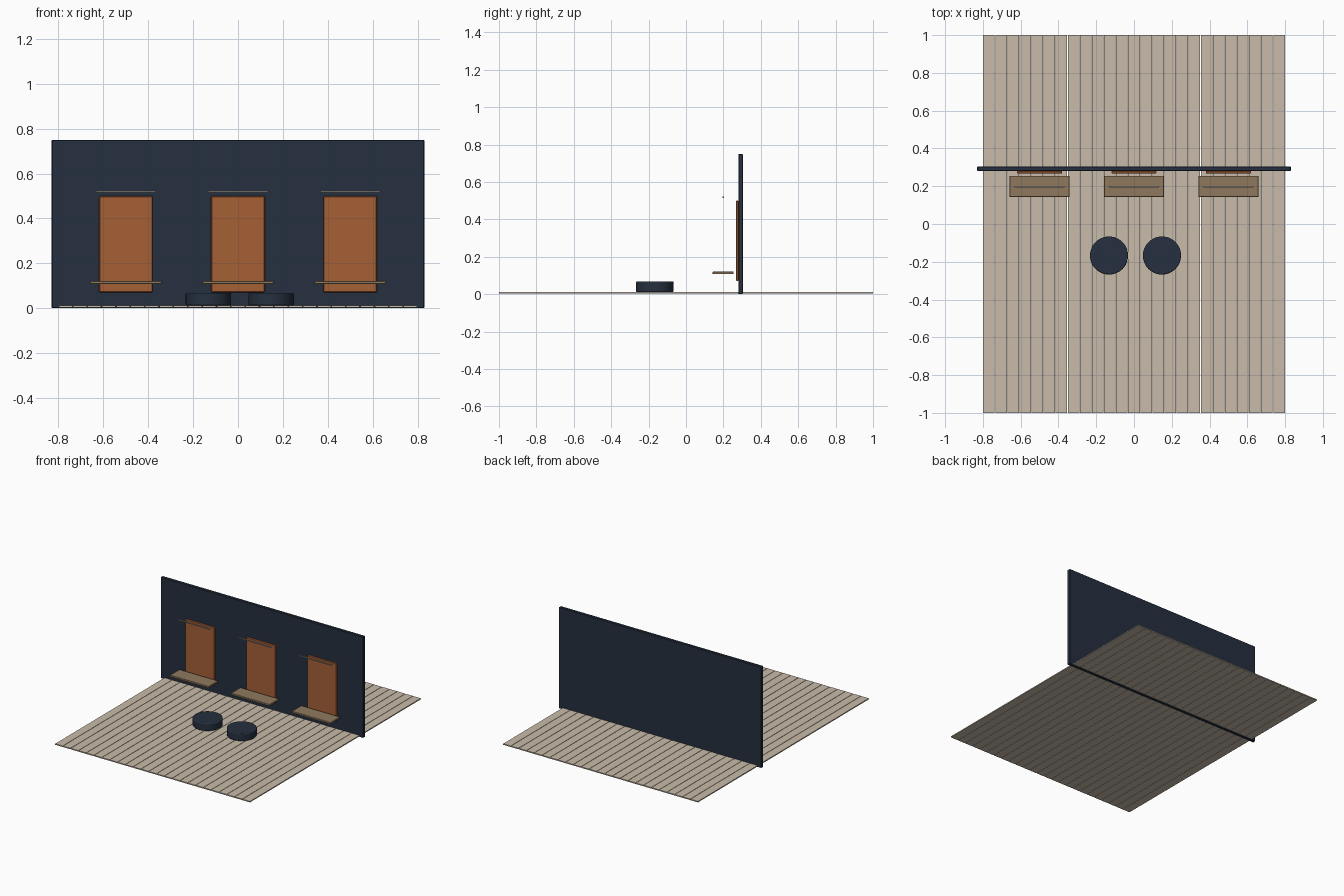
import bpy
import bmesh
from mathutils import Matrix, Vector

cube = bpy.data.objects.get("Cube")
if cube:
    bpy.data.objects.remove(cube, do_unlink=True)


def material(name, rgb):
    mat = bpy.data.materials.new(name)
    mat.use_nodes = True
    color = (*rgb, 1)
    mat.diffuse_color = color
    mat.node_tree.nodes["Principled BSDF"].inputs["Base Color"].default_value = color
    return mat


NAVY = material("navy", (0.018, 0.029, 0.049))
RUST = material("rust orange", (0.38, 0.115, 0.037))
SAND = material("pale sand wood", (0.58, 0.5, 0.4))
OAK = material("brown oak", (0.275, 0.19, 0.11))
STEEL = material("warm grey metal", (0.4, 0.35, 0.28))


def finish(name, bm, mat, bevel=0, segments=1):
    mesh = bpy.data.meshes.new(name)
    bm.to_mesh(mesh)
    bm.free()
    mesh.materials.append(mat)
    obj = bpy.data.objects.new(name, mesh)
    bpy.context.collection.objects.link(obj)
    if bevel:
        mod = obj.modifiers.new("bevel", "BEVEL")
        mod.width = bevel
        mod.segments = segments
        mod.limit_method = "ANGLE"
    return obj


def box(name, low, high, mat, bevel=0):
    low, high = Vector(low), Vector(high)
    bm = bmesh.new()
    place = Matrix.Translation((low + high) / 2) @ Matrix.Diagonal((*(high - low), 1))
    bmesh.ops.create_cube(bm, size=1, matrix=place)
    return finish(name, bm, mat, bevel)


# Plank floor
COUNT = 25
PITCH = 1.6 / COUNT
GAP = 0.0015
for i in range(COUNT):
    x = -0.8 + i * PITCH
    box(f"floor_plank_{i + 1}", (x + GAP, -1, 0.004), (x + PITCH - GAP, 1, 0.012), SAND)

# Back wall
box("back_wall", (-0.83, 0.28, 0), (0.83, 0.304, 0.75), NAVY, 0.003)

# Wall bays: upright panel, floating shelf and hanging rail
for side, x in (("right", -0.5), ("middle", 0), ("left", 0.5)):
    box(f"{side}_wall_panel", (x - 0.12, 0.267, 0.07), (x + 0.12, 0.281, 0.5), RUST, 0.004)
    box(f"{side}_shelf", (x - 0.159, 0.143, 0.107), (x + 0.159, 0.255, 0.121), OAK, 0.002)
    box(f"{side}_rail", (x - 0.133, 0.194, 0.515), (x + 0.133, 0.202, 0.522), STEEL)

# Round floor cushions
for side, x in (("right", -0.132), ("left", 0.148)):
    bm = bmesh.new()
    bmesh.ops.create_cone(bm, cap_ends=True, segments=48, radius1=0.101, radius2=0.101,
                          depth=0.056, matrix=Matrix.Translation((x, -0.167, 0.04)))
    cushion = finish(f"{side}_cushion", bm, NAVY, 0.006, 3)
    bpy.ops.object.select_all(action="DESELECT")
    cushion.select_set(True)
    bpy.context.view_layer.objects.active = cushion
    bpy.ops.object.shade_smooth_by_angle()
